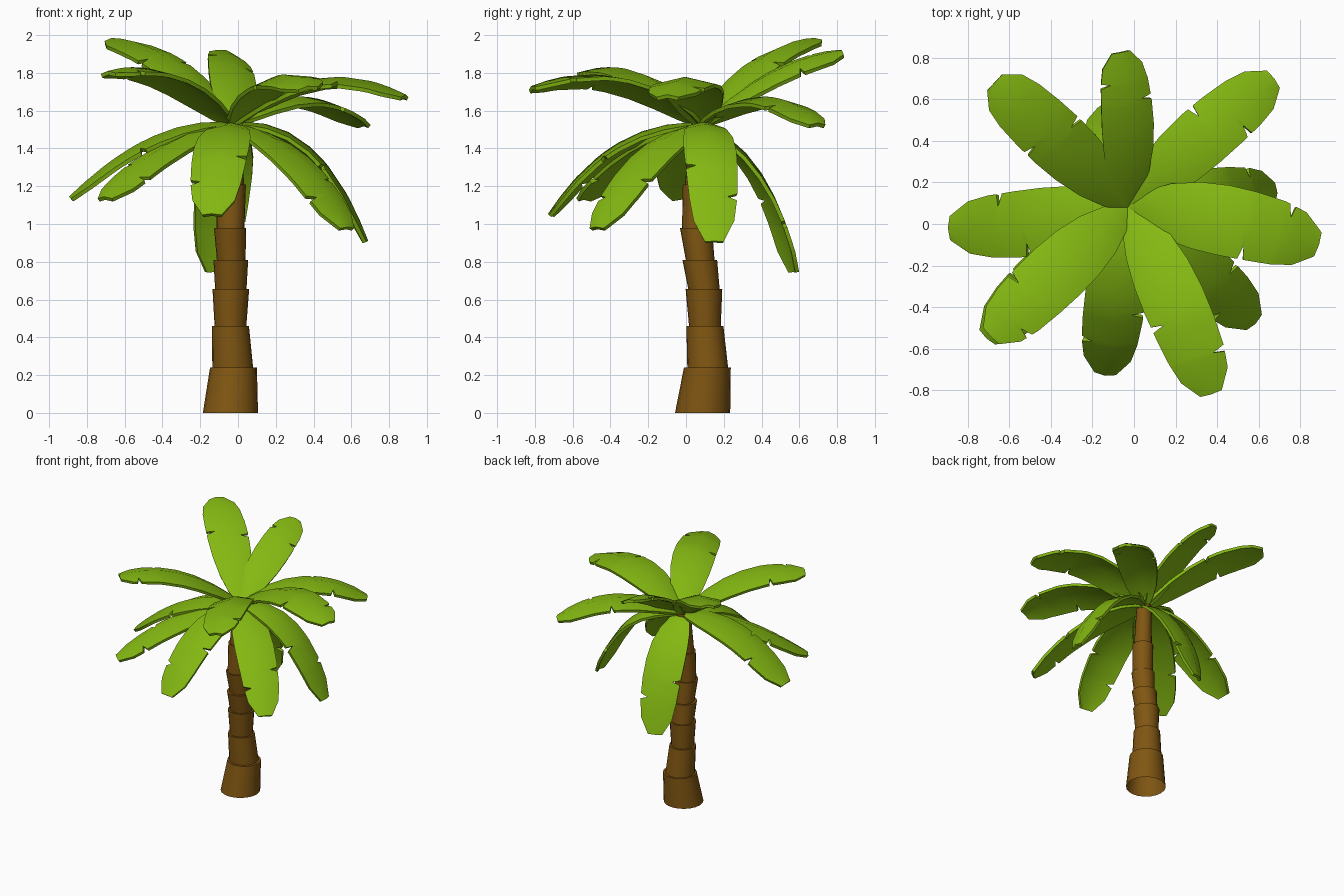
import bpy, bmesh, math
from mathutils import Vector

if "Cube" in bpy.data.objects:
    bpy.data.objects.remove(bpy.data.objects["Cube"])

def material(name, rgb):
    m = bpy.data.materials.new(name)
    m.diffuse_color = (*rgb, 1)
    m.use_nodes = True
    m.node_tree.nodes["Principled BSDF"].inputs["Base Color"].default_value = m.diffuse_color
    return m

LEAF = material("leaf green", (0.23, 0.48, 0.006))
BARK = material("bark brown", (0.216, 0.093, 0.006))

def make_object(name, bm, mat, angle):
    me = bpy.data.meshes.new(name)
    bm.to_mesh(me)
    bm.free()
    me.materials.append(mat)
    ob = bpy.data.objects.new(name, me)
    bpy.context.collection.objects.link(ob)
    bpy.ops.object.select_all(action='DESELECT')
    ob.select_set(True)
    bpy.context.view_layer.objects.active = ob
    bpy.ops.object.shade_smooth_by_angle(angle=math.radians(angle))
    return ob

# Trunk: one tube of flared rings, each (x, y, z, radius) bottom then top
RINGS = [
    ((-0.04, 0.088, 0.0, 0.146), (-0.024, 0.113, 0.24, 0.124)),
    ((-0.028, 0.115, 0.24, 0.108), (-0.04, 0.1, 0.46, 0.098)),
    ((-0.04, 0.1, 0.46, 0.084), (-0.038, 0.095, 0.655, 0.097)),
    ((-0.038, 0.095, 0.655, 0.083), (-0.038, 0.073, 0.81, 0.092)),
    ((-0.036, 0.075, 0.81, 0.076), (-0.042, 0.053, 0.98, 0.085)),
    ((-0.04, 0.053, 0.98, 0.074), (-0.035, 0.06, 1.21, 0.077)),
    ((-0.035, 0.06, 1.21, 0.066), (-0.03, 0.08, 1.53, 0.055)),
]
SIDES = 20

bm = bmesh.new()
loops = []
for x, y, z, r in (level for ring in RINGS for level in ring):
    loops.append([bm.verts.new((x + r * math.cos(a), y + r * math.sin(a), z))
                  for a in (math.tau * k / SIDES for k in range(SIDES))])
for a, b in zip(loops, loops[1:]):
    for k in range(SIDES):
        n = (k + 1) % SIDES
        bm.faces.new((a[k], a[n], b[n], b[k]))
bm.faces.new(loops[-1])
make_object("trunk", bm, BARK, 35)

# Leaves: half-width profile along the length, with wedge notches
PROFILE = [(0, 0.03), (0.08, 0.08), (0.2, 0.122), (0.35, 0.147), (0.5, 0.155),
           (0.65, 0.152), (0.8, 0.142), (0.91, 0.12), (1, 0.055)]
BASE = Vector((-0.03, 0.08, 1.535))
DROOP, THICK = 0.23, 0.021

def half_width(t):
    for (t0, w0), (t1, w1) in zip(PROFILE, PROFILE[1:]):
        if t <= t1:
            return w0 + (w1 - w0) * (t - t0) / (t1 - t0)
    return PROFILE[-1][1]

def leaf(name, mid, tip, notch_left, notch_right, scale=1.0, roll=0):
    """roll: degrees, positive lifts the left edge seen looking outward."""
    mid, tip = Vector(mid), Vector(tip)
    ctrl = 2 * mid - (BASE + tip) / 2
    ts = {t for t, _ in PROFILE}
    for n in (notch_left, notch_right):
        ts = {t for t in ts if abs(t - n) > 0.02} | {n - 0.018, n, n + 0.015}
    c, s_ = math.cos(math.radians(roll)), math.sin(math.radians(roll))
    bm = bmesh.new()
    rows = []
    for t in sorted(ts):
        p = BASE * (1 - t) ** 2 + ctrl * 2 * t * (1 - t) + tip * t * t
        tan = ((ctrl - BASE) * (1 - t) + (tip - ctrl) * t).normalized()
        flat = Vector((-tan.y, tan.x, 0)).normalized()
        side = flat * c + tan.cross(flat) * s_
        up = tan.cross(side)
        row = []
        for s, n in ((1, notch_left), (0, None), (-1, notch_right)):
            w = half_width(t) * scale * (0.6 if t == n else 1)
            row.append(bm.verts.new(p + side * s * w - up * DROOP * w * abs(s)))
        rows.append(row)
    for a, b in zip(rows, rows[1:]):
        for k in (0, 1):
            bm.faces.new((a[k], a[k + 1], b[k + 1], b[k]))
    ob = make_object(name, bm, LEAF, 30)
    mod = ob.modifiers.new("thickness", 'SOLIDIFY')
    mod.thickness = THICK
    mod.offset = -1
    bpy.ops.object.modifier_apply(modifier=mod.name)
    bpy.ops.object.shade_smooth_by_angle(angle=math.radians(30))

# name, middle of rib, tip of rib, notch positions, width scale, roll
LEAVES = [
    ("upper_leaf_back", (-0.02, 0.45, 1.80), (-0.06, 0.825, 1.92), 0.8, 0.68, 0.84, 16),
    ("upper_leaf_back_left", (-0.36, 0.39, 1.87), (-0.67, 0.68, 1.985), 0.57, 0.5, 0.98, -4),
    ("upper_leaf_front_left", (-0.36, -0.22, 1.79), (-0.69, -0.54, 1.81), 0.86, 0.7, 1, 3),
    ("upper_leaf_front", (0.18, -0.36, 1.775), (0.37, -0.82, 1.73), 0.82, 0.6, 1, 9),
    ("upper_leaf_right", (0.42, 0.02, 1.77), (0.89, -0.10, 1.685), 0.84, 0.64, 1.1),
    ("lower_leaf_back_right", (0.32, 0.41, 1.675), (0.675, 0.70, 1.535), 0.57, 0.72, 0.95),
    ("lower_leaf_left", (-0.45, 0.01, 1.465), (-0.895, -0.02, 1.145), 0.6, 0.74, 1.05),
    ("lower_leaf_front_left", (-0.37, -0.21, 1.425), (-0.71, -0.55, 1.145), 0.82, 0.7, 0.95),
    ("lower_leaf_right", (0.38, 0.13, 1.41), (0.69, 0.15, 0.91), 0.8, 0.62, 0.9),
    ("lower_leaf_front_right", (0.29, -0.20, 1.38), (0.585, -0.48, 0.985), 0.7, 0.82, 0.95),
    ("lower_leaf_front", (-0.09, -0.36, 1.43), (-0.14, -0.73, 1.055), 0.6, 0.8, 0.95),
    ("lower_leaf_back", (-0.08, 0.40, 1.27), (-0.13, 0.59, 0.75), 0.65, 0.78, 0.98),
]
for args in LEAVES:
    leaf(*args)
